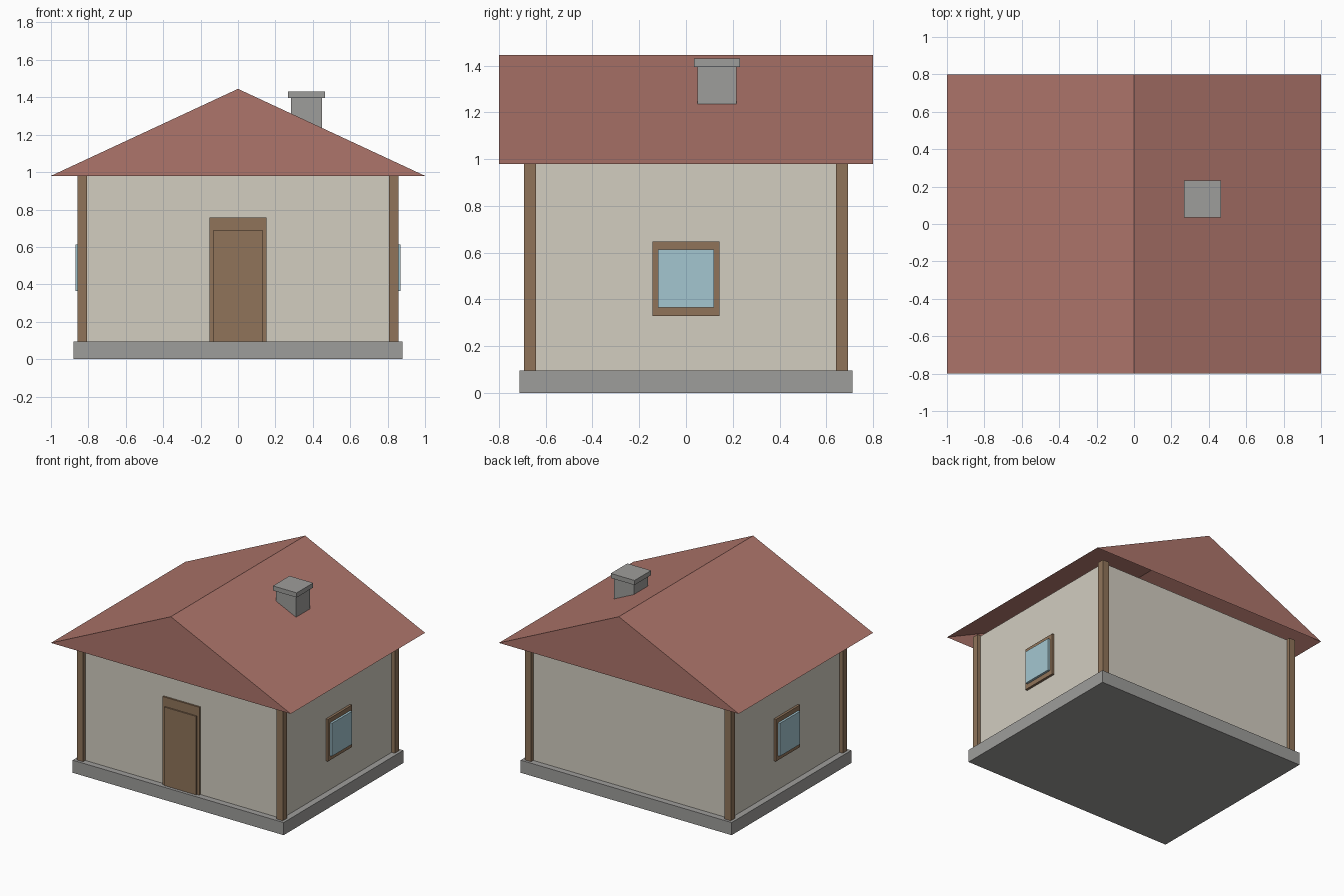
import bpy
import bmesh

cube = bpy.data.objects.get("Cube")
if cube:
    bpy.data.objects.remove(cube, do_unlink=True)


def make_material(name, hex_code):
    def linear(i):
        c = int(hex_code[i:i + 2], 16) / 255
        return ((c + 0.055) / 1.055) ** 2.4
    color = (linear(0), linear(2), linear(4), 1)
    mat = bpy.data.materials.new(name)
    mat.use_nodes = True
    mat.diffuse_color = color
    mat.node_tree.nodes["Principled BSDF"].inputs["Base Color"].default_value = color
    return mat


plaster = make_material("cream plaster", "D2CDC0")
tile = make_material("red roof", "AE756B")
stone = make_material("grey stone", "9E9D9B")
wood = make_material("brown wood", "90745A")
glass = make_material("pale blue glass", "A4C6D0")


def finish(name, bm, mat):
    bmesh.ops.recalc_face_normals(bm, faces=bm.faces)
    mesh = bpy.data.meshes.new(name)
    bm.to_mesh(mesh)
    bm.free()
    mesh.materials.append(mat)
    obj = bpy.data.objects.new(name, mesh)
    bpy.context.collection.objects.link(obj)
    return obj


def box(name, mat, x, y, z):
    """Box spanning the given (low, high) range on each axis."""
    bm = bmesh.new()
    bmesh.ops.create_cube(bm, size=1)
    for v in bm.verts:
        v.co = [lo + (c + 0.5) * (hi - lo) for c, (lo, hi) in zip(v.co, (x, y, z))]
    return finish(name, bm, mat)


BASE_TOP, EAVE, RIDGE = 0.095, 0.98, 1.445
WALL_X, WALL_Y = 0.833, 0.667

# Foundation and walls
box("foundation", stone, (-0.88, 0.88), (-0.713, 0.713), (0, BASE_TOP))
box("walls", plaster, (-WALL_X, WALL_X), (-WALL_Y, WALL_Y), (BASE_TOP, EAVE))

# Corner posts and side windows
for sx, side in ((1, "left"), (-1, "right")):
    for sy, end in ((1, "back"), (-1, "front")):
        px, py = sx * WALL_X, sy * WALL_Y
        box(f"{end}_{side}_post", wood, (px - 0.026, px + 0.026),
            (py - 0.026, py + 0.026), (BASE_TOP, EAVE + 0.005))
    frame_x = sorted((sx * 0.82, sx * 0.851))
    glass_x = sorted((sx * 0.83, sx * 0.868))
    box(f"{side}_window_frame", wood, frame_x, (-0.143, 0.143), (0.33, 0.647))
    box(f"{side}_window_pane", glass, glass_x, (-0.12, 0.12), (0.365, 0.613))

# Front door
box("door_frame", wood, (-0.153, 0.153), (-0.68, -0.65), (BASE_TOP, 0.757))
box("door_panel", wood, (-0.133, 0.133), (-0.69, -0.65), (BASE_TOP, 0.687))

# Gabled roof shell, open underneath
bm = bmesh.new()
front, back = [[bm.verts.new(p) for p in ((-1, y, EAVE), (0, y, RIDGE), (1, y, EAVE))]
               for y in (-0.8, 0.8)]
bm.faces.new(front)
bm.faces.new(back[::-1])
for i in range(2):
    bm.faces.new((front[i], back[i], back[i + 1], front[i + 1]))
finish("roof", bm, tile)

# Chimney
box("chimney_stack", stone, (0.283, 0.449), (0.05, 0.217), (1.2, 1.395))
box("chimney_cap", stone, (0.267, 0.465), (0.035, 0.232), (1.395, 1.43))
